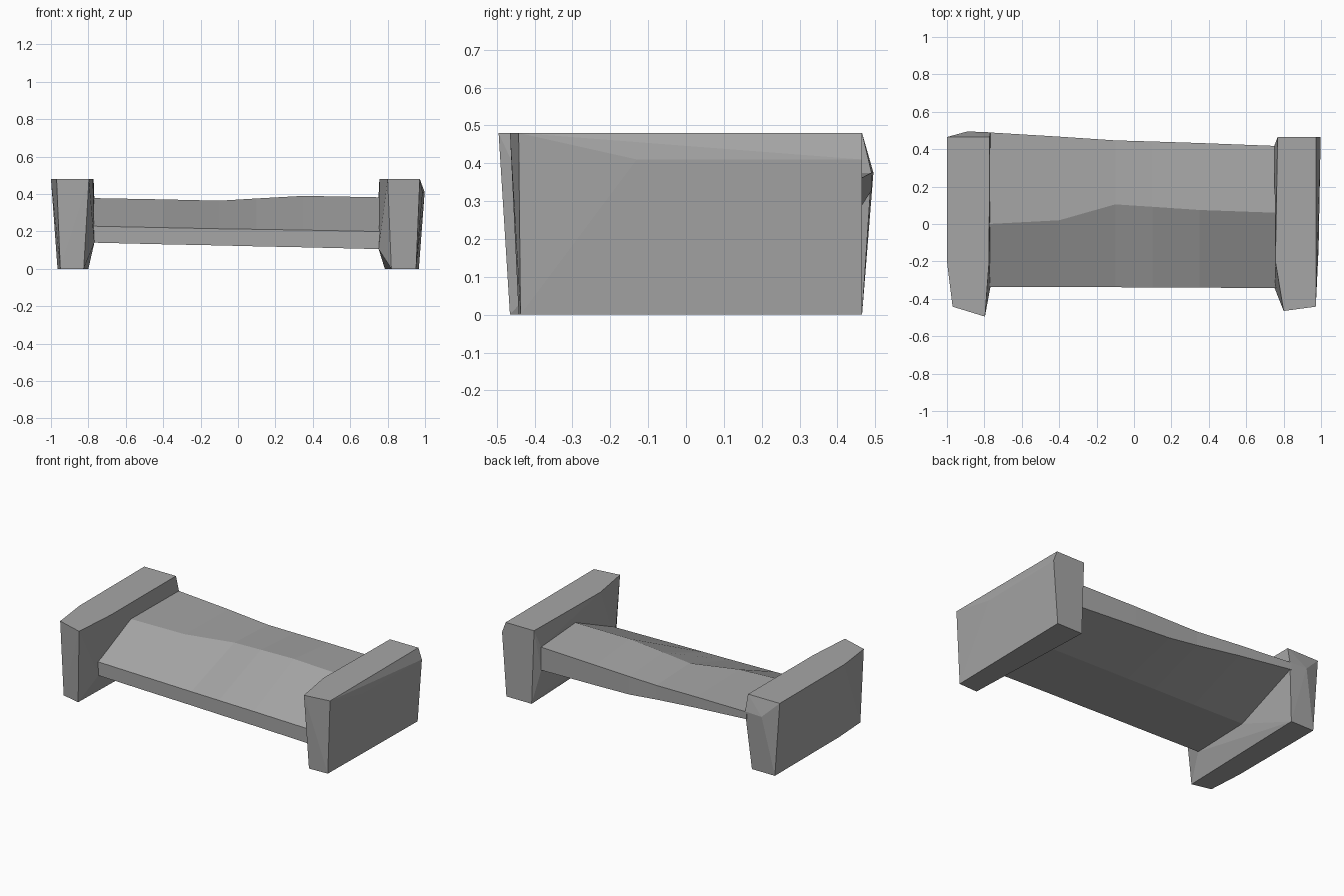
import bpy, bmesh, math

cube = bpy.data.objects.get("Cube")
if cube:
    bpy.data.objects.remove(cube, do_unlink=True)

stone = bpy.data.materials.new("grey_stone")
stone.use_nodes = True
stone.diffuse_color = (0.38, 0.38, 0.38, 1)
stone.node_tree.nodes["Principled BSDF"].inputs["Base Color"].default_value = (0.38, 0.38, 0.38, 1)


def finish(name, bm):
    bmesh.ops.recalc_face_normals(bm, faces=bm.faces[:])
    mesh = bpy.data.meshes.new(name)
    bm.to_mesh(mesh)
    bm.free()
    mesh.materials.append(stone)
    bpy.context.collection.objects.link(bpy.data.objects.new(name, mesh))


def hewn_block(name, top, bulge, base):
    """Convex block between a top outline, a base outline and a few bulging corners."""
    bm = bmesh.new()
    corners = [(x, y, 0.48) for x, y in top] + bulge + [(x, y, 0) for x, y in base]
    verts = [bm.verts.new(p) for p in corners]
    bmesh.ops.convex_hull(bm, input=verts)
    loose = [v for v in bm.verts if not v.link_faces]
    bmesh.ops.delete(bm, geom=loose, context='VERTS')
    bmesh.ops.dissolve_limit(bm, angle_limit=math.radians(1), verts=bm.verts[:], edges=bm.edges[:])
    finish(name, bm)


# End blocks
hewn_block("right_end_block",
           [(-1, .465), (-.772, .465), (-.775, -.2), (-.797, -.495), (-.97, -.442), (-1, -.2)],
           [(-.89, .495, .375), (-.768, .49, .375), (-.768, -.338, .14), (-.768, .06, .152)],
           [(-.8, .465), (-.965, .465), (-.965, -.2), (-.95, -.435), (-.825, -.465)])
hewn_block("left_end_block",
           [(.768, .465), (.972, .465), (.972, -.442), (.8, -.465), (.756, -.2)],
           [(.998, .465, .41), (.987, -.13, .41), (.75, .417, .36), (.75, .417, .21),
            (.752, -.343, .105), (.75, .06, .118)],
           [(.785, .465), (.967, .465), (.952, -.437), (.82, -.442)])

# Seat slab stations: x, front (y, bottom z, top z), ridge (y, z), back (y, top z, bottom z), keel z
stations = [
    (-.78, (-.336, .14, .228), (0, .378), (.49, .375, .328), .152),
    (-.4, (-.337, .131, .22), (.02, .371), (.467, .363, .292), .143),
    (-.1, (-.338, .125, .214), (.105, .364), (.447, .35, .258), .137),
    (.1, (-.339, .12, .211), (.092, .376), (.441, .352, .235), .132),
    (.35, (-.34, .115, .207), (.075, .39), (.433, .356, .225), .127),
    (.765, (-.343, .105, .199), (.06, .382), (.417, .36, .21), .118),
]
bm = bmesh.new()
rings = []
for x, (fy, fb, ft), ridge, (by, bt, bb), keel in stations:
    section = [(fy, fb), (fy, ft), ridge, (by, bt), (by, bb), (.06, keel)]
    rings.append([bm.verts.new((x, y, z)) for y, z in section])
for a, b in zip(rings, rings[1:]):
    for i in range(len(a)):
        j = (i + 1) % len(a)
        bm.faces.new((a[i], a[j], b[j], b[i]))
bm.faces.new(rings[0])
bm.faces.new(rings[-1])
finish("seat_slab", bm)
